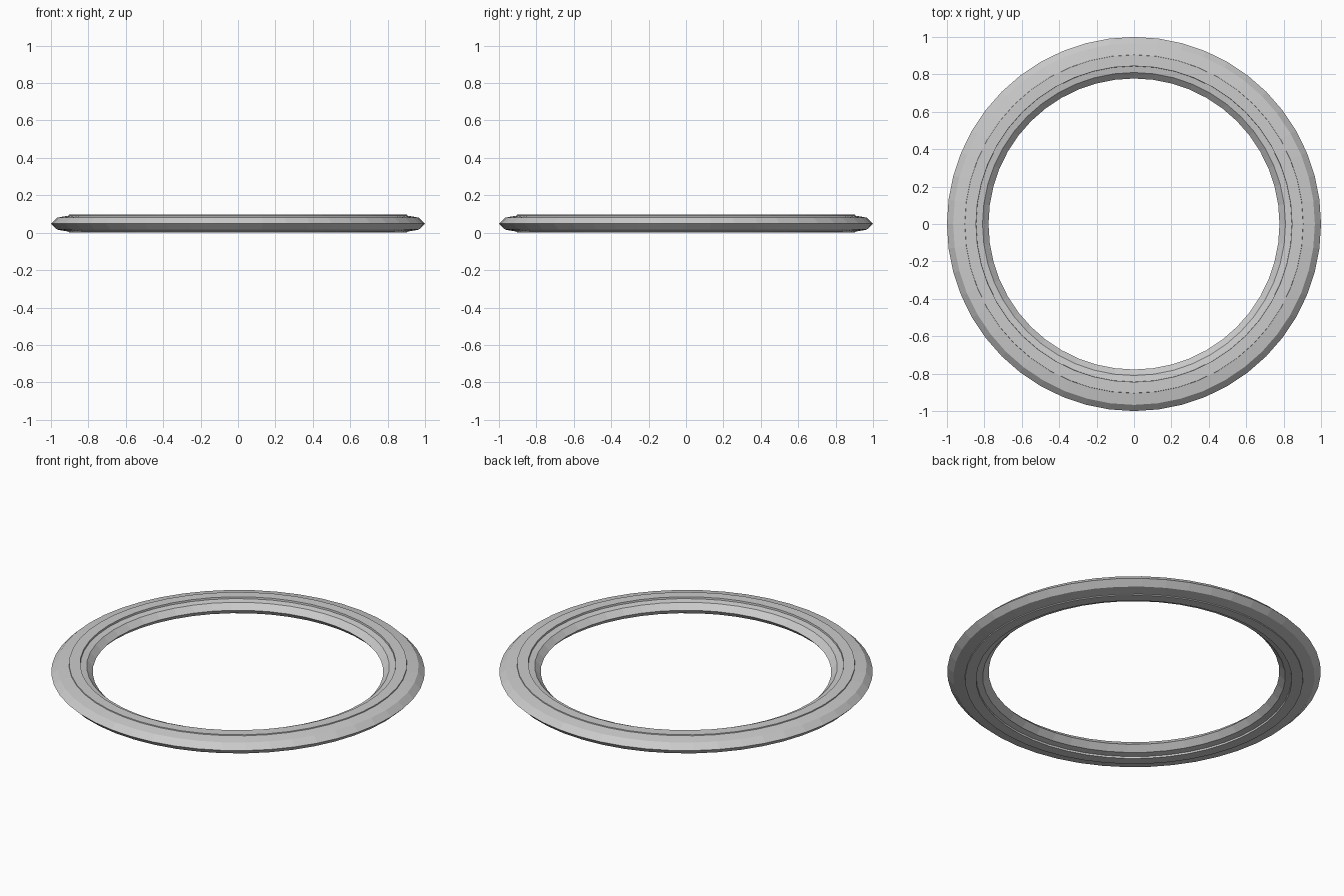
import bpy, bmesh, math

if "Cube" in bpy.data.objects:
    bpy.data.objects.remove(bpy.data.objects["Cube"])

SEGMENTS = 48
MID_Z = 0.0485

# Upper half of the cross-section (radius, height above the mid plane):
# flattened eight-sided tube with a thin raised band on its face
upper = [(1.0, 0.0), (0.967, 0.032), (0.905, 0.043), (0.904, 0.0485),
         (0.845, 0.0485), (0.844, 0.038), (0.81, 0.032), (0.778, 0.0)]
# Lower half is the mirror of the upper half
profile = upper + [(r, -h) for r, h in reversed(upper[1:-1])]


def lathe_closed(name, points, segments):
    bm = bmesh.new()
    rings = []
    for i in range(segments):
        a = 2 * math.pi * i / segments
        rings.append([bm.verts.new((r * math.cos(a), r * math.sin(a), MID_Z + h))
                      for r, h in points])
    n = len(points)
    for i in range(segments):
        here, nxt = rings[i], rings[(i + 1) % segments]
        for j in range(n):
            k = (j + 1) % n
            bm.faces.new((here[j], nxt[j], nxt[k], here[k]))
    bmesh.ops.recalc_face_normals(bm, faces=bm.faces[:])
    mesh = bpy.data.meshes.new(name)
    bm.to_mesh(mesh)
    bm.free()
    obj = bpy.data.objects.new(name, mesh)
    bpy.context.collection.objects.link(obj)
    return obj


# Flat-faced ring with raised bands above and below
lathe_closed("ring", profile, SEGMENTS)
